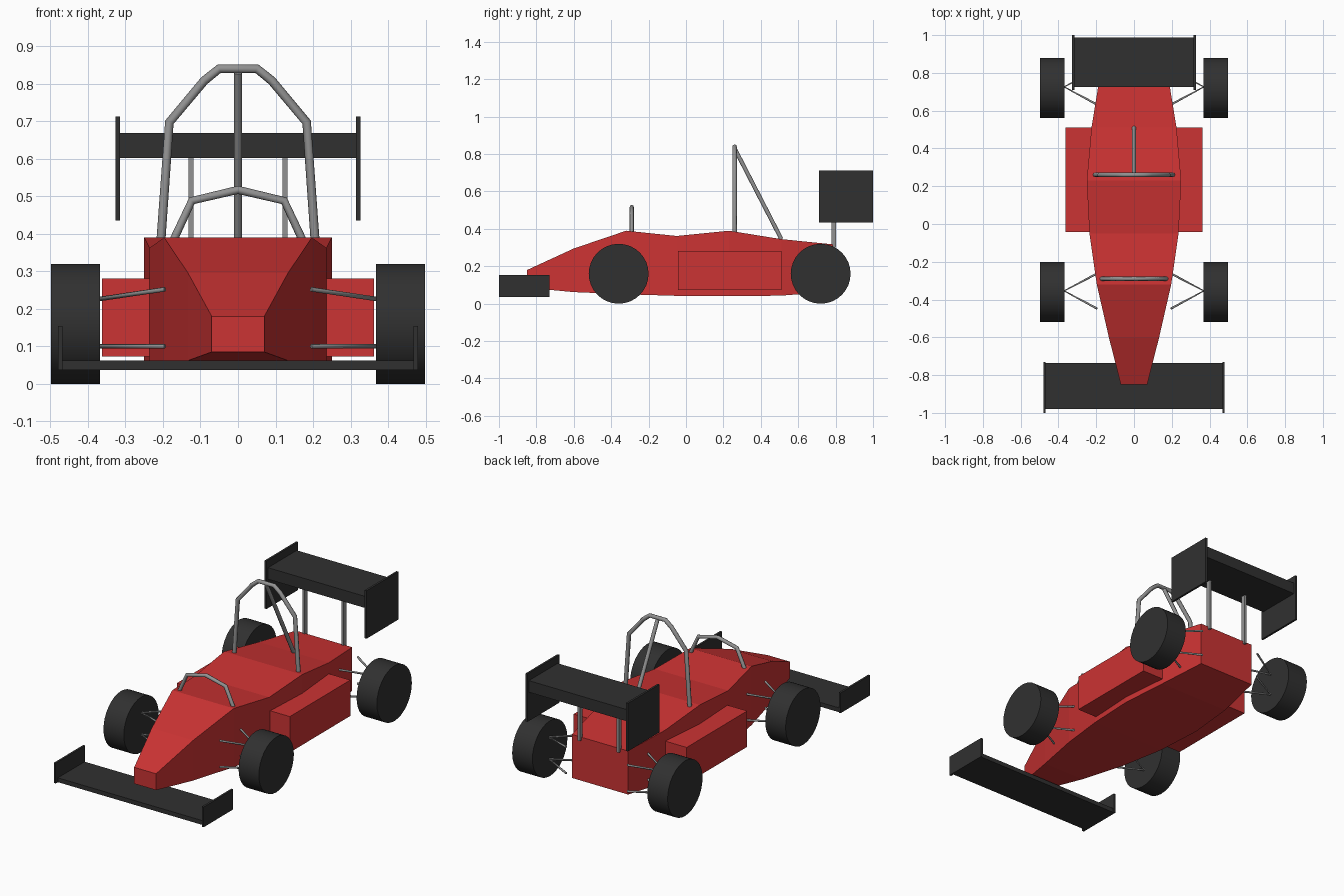
import bpy
import bmesh
import math
from mathutils import Matrix, Vector

cube = bpy.data.objects.get("Cube")
if cube:
    bpy.data.objects.remove(cube, do_unlink=True)


def make_material(name, colour):
    mat = bpy.data.materials.new(name)
    mat.use_nodes = True
    mat.diffuse_color = (*colour, 1)
    mat.node_tree.nodes["Principled BSDF"].inputs["Base Color"].default_value = (*colour, 1)
    return mat


RED = make_material("red paint", (0.6, 0.033, 0.033))
BLACK = make_material("black rubber", (0.03, 0.03, 0.03))
STEEL = make_material("grey steel", (0.29, 0.29, 0.29))


def add_object(name, mesh, mat):
    mesh.materials.clear()
    mesh.materials.append(mat)
    obj = bpy.data.objects.new(name, mesh)
    bpy.context.collection.objects.link(obj)
    return obj


def from_bmesh(name, bm, mat):
    bmesh.ops.recalc_face_normals(bm, faces=bm.faces)
    mesh = bpy.data.meshes.new(name)
    bm.to_mesh(mesh)
    bm.free()
    return add_object(name, mesh, mat)


def box(name, low, high, mat):
    low, high = Vector(low), Vector(high)
    bm = bmesh.new()
    bmesh.ops.create_cube(bm, size=1)
    bmesh.ops.scale(bm, vec=high - low, verts=bm.verts)
    bmesh.ops.translate(bm, vec=(low + high) / 2, verts=bm.verts)
    return from_bmesh(name, bm, mat)


def tube(name, points, radius):
    curve = bpy.data.curves.new(name, "CURVE")
    curve.dimensions = "3D"
    curve.bevel_depth = radius
    curve.bevel_resolution = 2
    curve.use_fill_caps = True
    spline = curve.splines.new("POLY")
    spline.points.add(len(points) - 1)
    for point, co in zip(spline.points, points):
        point.co = (*co, 1)
    source = bpy.data.objects.new(name + "_path", curve)
    mesh = bpy.data.meshes.new_from_object(source)
    bpy.data.objects.remove(source)
    return add_object(name, mesh, STEEL)


def hoop(name, half, y, radius):
    # Half profile runs from the foot on the left to the top
    right = [(-x, z) for x, z in reversed(half) if x > 0]
    return tube(name, [(x, y, z) for x, z in half + right], radius)


def wheel(name, x, y):
    bm = bmesh.new()
    turn = Matrix.Translation((x, y, 0.16)) @ Matrix.Rotation(math.pi / 2, 4, "Y")
    bmesh.ops.create_cone(bm, cap_ends=True, segments=32, radius1=0.16,
                          radius2=0.16, depth=0.13, matrix=turn)
    obj = from_bmesh(name, bm, BLACK)
    for face in obj.data.polygons:
        face.use_smooth = len(face.vertices) == 4
    for edge in obj.data.edges:
        a, b = (obj.data.vertices[i].co.x for i in edge.vertices)
        edge.use_edge_sharp = abs(a - b) < 0.01


# Body shell: rectangular stations (y, half width, bottom, top)
stations = [
    (-0.85, 0.07, 0.085, 0.18),
    (-0.60, 0.133, 0.062, 0.295),
    (-0.32, 0.197, 0.05, 0.39),
    (-0.05, 0.236, 0.042, 0.362),
    (0.23, 0.25, 0.04, 0.39),
    (0.51, 0.225, 0.043, 0.345),
    (0.787, 0.18, 0.065, 0.317),
]
bm = bmesh.new()
rings = [[bm.verts.new(co) for co in
          ((-w, y, lo), (w, y, lo), (w, y, hi), (-w, y, hi))]
         for y, w, lo, hi in stations]
bm.faces.new(rings[0])
bm.faces.new(rings[-1])
for a, b in zip(rings, rings[1:]):
    for i in range(4):
        j = (i + 1) % 4
        bm.faces.new((a[i], a[j], b[j], b[i]))
from_bmesh("body_shell", bm, RED)

# Wings
box("front_wing", (-0.47, -0.98, 0.037), (0.47, -0.735, 0.062), BLACK)
box("rear_wing", (-0.318, 0.725, 0.602), (0.318, 0.988, 0.669), BLACK)

# Roll hoops and brace
hoop("main_roll_hoop", [(0.207, 0.36), (0.183, 0.697), (0.09, 0.808), (0.05, 0.84)], 0.26, 0.012)
tube("roll_hoop_brace", [(0, 0.26, 0.83), (0, 0.51, 0.345)], 0.011)
hoop("front_hoop", [(0.178, 0.37), (0.123, 0.488), (0, 0.517)], -0.29, 0.011)

# Parts repeated on both sides
for side, s in (("left", 1), ("right", -1)):
    def mirrored_box(name, x0, x1, y, z, mat):
        xs = sorted((s * x0, s * x1))
        box(side + "_" + name, (xs[0], y[0], z[0]), (xs[1], y[1], z[1]), mat)

    mirrored_box("sidepod", 0.22, 0.362, (-0.043, 0.511), (0.073, 0.281), RED)
    mirrored_box("front_wing_endplate", 0.468, 0.48, (-1.0, -0.73), (0.037, 0.154), BLACK)
    mirrored_box("rear_wing_endplate", 0.315, 0.327, (0.71, 1.0), (0.435, 0.713), BLACK)
    mirrored_box("rear_wing_strut", 0.118, 0.132, (0.777, 0.803), (0.3, 0.61), STEEL)

    # Wheels with upper and lower wishbones
    for end, y in (("front", -0.36), ("rear", 0.72)):
        wheel(f"{side}_{end}_wheel", s * 0.433, y)
        for level, inner, outer in (("upper", 0.252, 0.226), ("lower", 0.1, 0.1)):
            tube(f"{side}_{end}_{level}_wishbone",
                 [(s * 0.195, y - 0.088, inner), (s * 0.37, y + 0.006, outer),
                  (s * 0.195, y + 0.098, inner)], 0.006)
